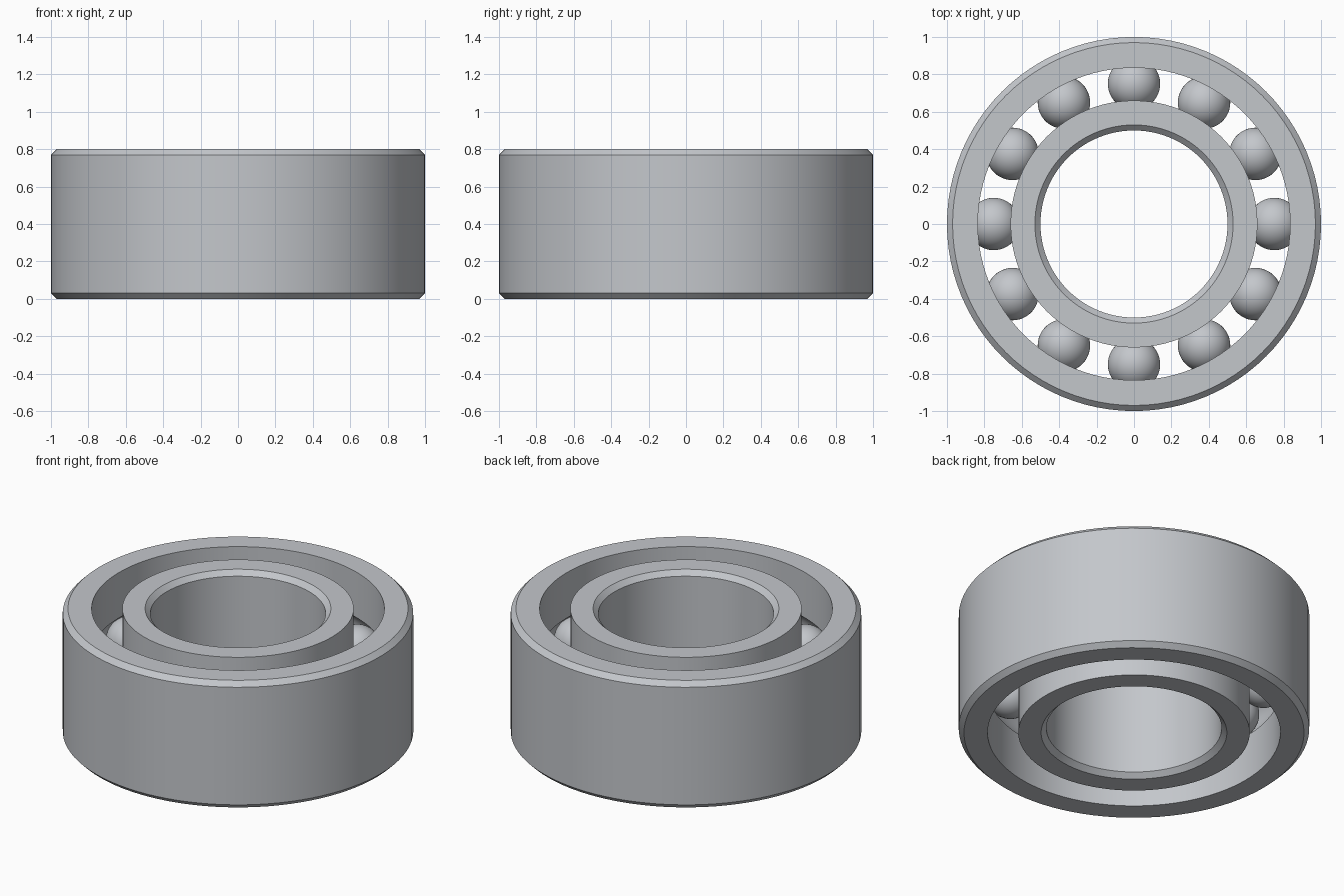
import bpy, bmesh
from math import sin, cos, tau, sqrt, atan2, radians
from mathutils import Vector, Matrix

if "Cube" in bpy.data.objects:
    bpy.data.objects.remove(bpy.data.objects["Cube"], do_unlink=True)

HEIGHT, MID = 0.8, 0.4
CHAMFER = 0.03
PITCH = 0.75       # radius of the circle of balls
BALL = 0.14
GROOVE = 0.142
SIDES = 96

steel = bpy.data.materials.new("steel grey")
steel.use_nodes = True
colour = (0.55, 0.57, 0.60, 1)
steel.diffuse_color = colour
steel.node_tree.nodes["Principled BSDF"].inputs["Base Color"].default_value = colour


def finish(bm, name):
    bmesh.ops.recalc_face_normals(bm, faces=bm.faces)
    mesh = bpy.data.meshes.new(name)
    bm.to_mesh(mesh)
    bm.free()
    mesh.materials.append(steel)
    obj = bpy.data.objects.new(name, mesh)
    bpy.context.collection.objects.link(obj)
    return obj


def race(name, plain, grooved):
    """Ring with one chamfered wall and one wall holding the ball groove."""
    toward = 1 if plain > grooved else -1
    inset = plain - toward * CHAMFER
    profile = [(inset, 0), (plain, CHAMFER), (plain, HEIGHT - CHAMFER),
               (inset, HEIGHT), (grooved, HEIGHT)]
    # Groove arc, running from top to bottom
    offset = abs(grooved - PITCH)
    half = atan2(sqrt(GROOVE ** 2 - offset ** 2), offset)
    steps = 16
    for i in range(steps + 1):
        a = half * (1 - 2 * i / steps)
        profile.append((PITCH + toward * GROOVE * cos(a), MID + GROOVE * sin(a)))
    profile.append((grooved, 0))

    bm = bmesh.new()
    rings = []
    for s in range(SIDES):
        t = tau * s / SIDES
        rings.append([bm.verts.new((r * cos(t), r * sin(t), z)) for r, z in profile])
    n = len(profile)
    for s in range(SIDES):
        a, b = rings[s], rings[(s + 1) % SIDES]
        for i in range(n):
            j = (i + 1) % n
            bm.faces.new((a[i], b[i], b[j], a[j]))
    return finish(bm, name)


# Outer and inner races
race("outer_race", 1.0, 0.835)
race("inner_race", 0.5, 0.66)

# Twelve balls
for k in range(12):
    t = tau * k / 12
    place = Matrix.Translation(Vector((PITCH * cos(t), PITCH * sin(t), MID)))
    bm = bmesh.new()
    bmesh.ops.create_uvsphere(bm, u_segments=48, v_segments=24, radius=BALL, matrix=place)
    finish(bm, f"ball_{k + 1}")

# Smooth curved walls while keeping the rims crisp
for obj in bpy.context.scene.objects:
    obj.select_set(obj.type == 'MESH')
bpy.context.view_layer.objects.active = bpy.data.objects["outer_race"]
bpy.ops.object.shade_smooth_by_angle(angle=radians(30))
